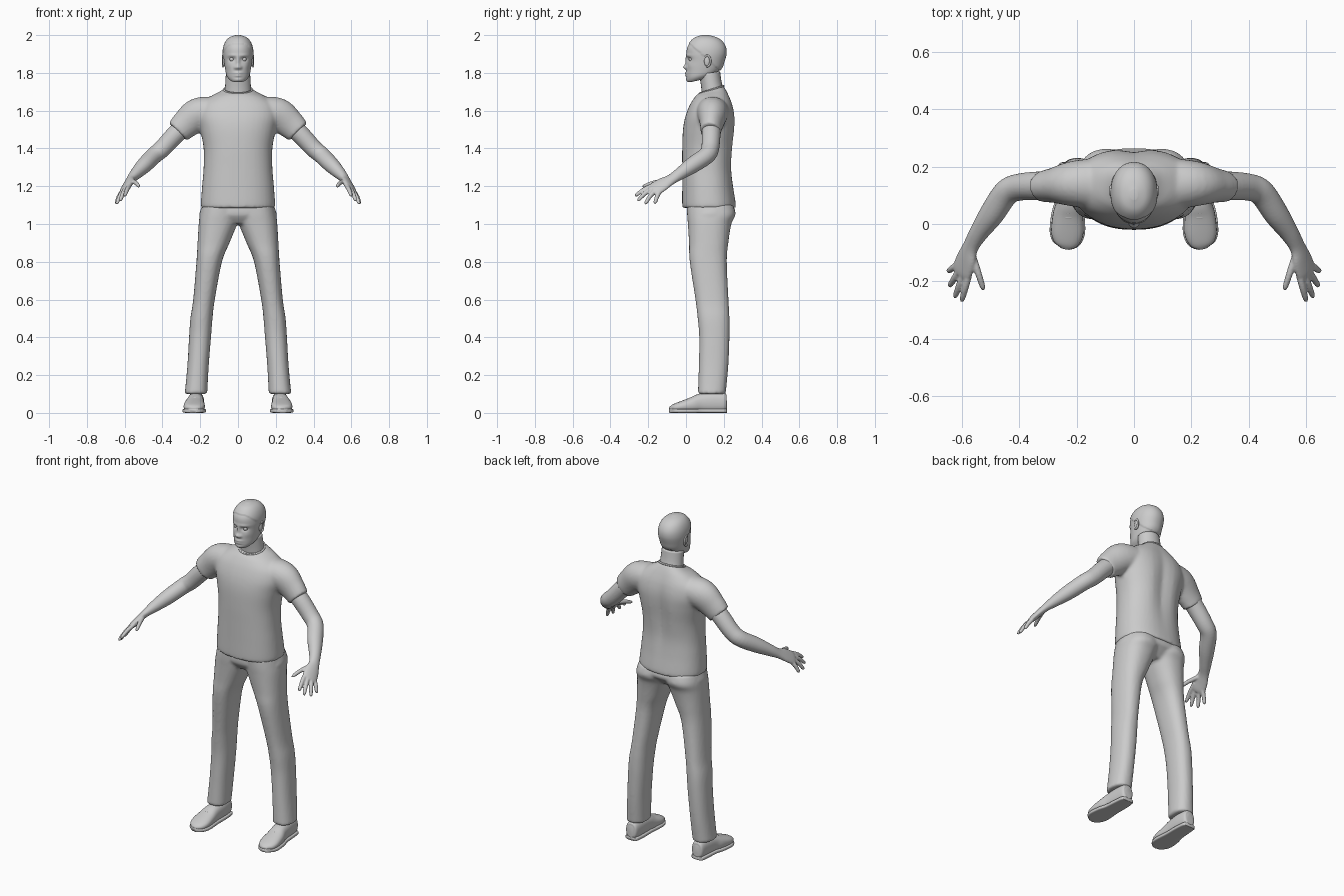
import bpy
import bmesh
import math
from mathutils import Vector, Matrix

default_cube = bpy.data.objects.get("Cube")
if default_cube:
    bpy.data.objects.remove(default_cube)

grey = bpy.data.materials.new("plain grey")
grey.use_nodes = True
grey.diffuse_color = (0.6, 0.6, 0.6, 1)
grey.node_tree.nodes["Principled BSDF"].inputs["Base Color"].default_value = grey.diffuse_color


def smooth_rings(rings, steps):
    """Catmull-Rom interpolation of every number in the rings."""
    result = []
    last = len(rings) - 1
    for i in range(last):
        a, b, c, d = (rings[max(0, min(last, i + k))] for k in (-1, 0, 1, 2))
        for s in range(steps):
            t = s / steps
            result.append([q + t / 2 * (r - p + t * (2 * p - 5 * q + 4 * r - w + t * (3 * (q - r) + w - p)))
                           for p, q, r, w in zip(a, b, c, d)])
    return result + [list(rings[last])]


def oval(index, sides, power):
    angle = math.tau * index / sides
    c, s = math.cos(angle), math.sin(angle)
    return (math.copysign(abs(c) ** (2 / power), c),
            math.copysign(abs(s) ** (2 / power), s))


def skin(bm, loops):
    """Join successive loops of points into a closed tube."""
    rows = [[bm.verts.new(p) for p in loop] for loop in loops]
    n = len(rows[0])
    for low, high in zip(rows, rows[1:]):
        for i in range(n):
            j = (i + 1) % n
            bm.faces.new((low[i], low[j], high[j], high[i]))
    bm.faces.new(rows[0][::-1])
    bm.faces.new(rows[-1])
    return [v for row in rows for v in row]


def stack(bm, rings, side=1, sides=40, steps=5, power=2.3):
    """Horizontal sections: height, x from, x to, front y, back y, rise to the back."""
    loops = []
    for z, x0, x1, y0, y1, rise in smooth_rings(rings, steps):
        ring = [oval(i, sides, power) for i in range(sides)]
        loops.append([(side * ((x0 + x1) / 2 + (x1 - x0) / 2 * c),
                       (y0 + y1) / 2 + (y1 - y0) / 2 * s, z + rise * s) for c, s in ring])
    return skin(bm, loops)


def limb(bm, rings, across, side=1, sides=24, steps=5, power=2):
    """Sections along a path: x, y, z, half width along 'across', half thickness."""
    path = smooth_rings(rings, steps)
    points = [Vector(r[:3]) for r in path]
    loops = []
    for k, r in enumerate(path):
        along = (points[min(k + 1, len(path) - 1)] - points[max(k - 1, 0)]).normalized()
        u = Vector(across)
        u = (u - along * u.dot(along)).normalized()
        v = along.cross(u)
        ring = [oval(i, sides, power) for i in range(sides)]
        loop = [points[k] + u * c * r[3] + v * s * r[4] for c, s in ring]
        loops.append([(side * p.x, p.y, p.z) for p in loop])
    return skin(bm, loops)


def finish(name, bm, voxel=0, relax=0):
    bmesh.ops.recalc_face_normals(bm, faces=bm.faces)
    mesh = bpy.data.meshes.new(name)
    bm.to_mesh(mesh)
    bm.free()
    mesh.materials.append(grey)
    obj = bpy.data.objects.new(name, mesh)
    bpy.context.collection.objects.link(obj)
    mesh.shade_smooth()
    if voxel:
        remesh = obj.modifiers.new("blend", "REMESH")
        remesh.mode = "VOXEL"
        remesh.voxel_size = voxel
        remesh.use_smooth_shade = True
        soften = obj.modifiers.new("soften", "SMOOTH")
        soften.iterations = relax
    return obj


def bell(x, z, wide, tall):
    return math.exp(-(x / wide) ** 2 - (z / tall) ** 2)


# Shirt: torso and both short sleeves blended into one skin
bm = bmesh.new()
torso = [(z, -w, w, y0, y1, rise) for z, w, y0, y1, rise in (
    (1.085, .19, -.015, .258, 0), (1.1, .197, -.02, .265, 0), (1.2, .19, -.02, .252, 0),
    (1.3, .182, -.02, .245, 0), (1.4, .182, -.02, .252, 0), (1.5, .2, -.016, .262, 0),
    (1.57, .215, -.003, .262, 0), (1.63, .2, .02, .25, 0), (1.675, .145, .045, .23, .005),
    (1.7, .095, .06, .212, .014), (1.713, .073, .072, .198, .02))]
for v in stack(bm, torso):
    if v.co.y > .13:
        v.co.y -= .018 * bell(v.co.x, v.co.z - 1.45, .045, .2)
sleeve = [(.12, .14, 1.6, .075, .09), (.21, .14, 1.58, .088, .08),
          (.275, .135, 1.53, .078, .062), (.318, .13, 1.488, .067, .054)]
for side in (1, -1):
    limb(bm, sleeve, (0, 0, 1), side)
finish("shirt", bm, .009, 4)

# Collar band
bpy.ops.mesh.primitive_torus_add(major_radius=.07, minor_radius=.005, major_segments=48,
                                 minor_segments=10, location=(0, .135, 1.711), rotation=(.3, 0, 0))
collar = bpy.context.object
collar.name = "collar"
collar.scale = (1.06, .95, 1)
collar.data.materials.append(grey)
collar.data.shade_smooth()

# Trousers: pelvis and two legs blended into one skin
bm = bmesh.new()
stack(bm, [(1.0, -.13, .13, .04, .2, 0), (1.04, -.2, .2, .01, .24, 0),
           (1.07, -.2, .2, .005, .26, 0), (1.12, -.18, .18, .01, .24, 0)])
leg = [(1.1, -.02, .19, .005, .25, 0), (1.05, -.01, .202, .006, .262, 0),
       (1.0, .004, .208, .01, .24, 0), (.9, .045, .214, .016, .224, 0), (.8, .085, .22, .02, .216, 0),
       (.6, .123, .237, .05, .225, 0), (.5, .135, .252, .062, .23, 0), (.4, .143, .259, .07, .23, 0),
       (.25, .155, .268, .068, .224, 0), (.1, .163, .282, .063, .21, 0)]
for side in (1, -1):
    stack(bm, leg, side)
finish("trousers", bm, .009, 3)

# Arms with hands
palm_across = (.6, .55, -.55)
arm = [(.27, .135, 1.53, .05, .05), (.33, .133, 1.475, .05, .05), (.4, .128, 1.4, .047, .047),
       (.445, .108, 1.362, .046, .045), (.495, .035, 1.312, .044, .042),
       (.54, -.03, 1.267, .034, .032), (.568, -.078, 1.236, .031, .022),
       (.583, -.12, 1.213, .042, .019), (.597, -.16, 1.188, .045, .017), (.603, -.177, 1.178, .038, .013)]
# Each finger: knuckle, tip
fingers = [((.574, -.172, 1.203), (.6, -.27, 1.147)), ((.592, -.172, 1.19), (.624, -.256, 1.122)),
           ((.607, -.162, 1.176), (.643, -.217, 1.104)), ((.615, -.142, 1.166), (.647, -.165, 1.107)),
           ((.562, -.11, 1.225), (.523, -.23, 1.197))]
for label, side in (("left", 1), ("right", -1)):
    bm = bmesh.new()
    limb(bm, arm, palm_across, side)
    for base, tip in fingers:
        base, tip = Vector(base), Vector(tip)
        sections = []
        for t, r in ((-.15, .012), (.3, .0125), (.6, .0115), (.9, .0095), (1, .004)):
            p = base.lerp(tip, t)
            p.z += .008 * math.sin(math.pi * max(t, 0))
            sections.append((*p, r, r))
        limb(bm, sections, palm_across, side, sides=12)
    finish(label + "_arm", bm, .0045, 3)

# Shoes: upper, flat sole and laces
shoe = [(.222, .216, .055, .02, .03), (.222, .206, .055, .036, .05), (.222, .15, .056, .042, .056),
        (.225, .08, .052, .045, .051), (.23, .03, .042, .053, .04), (.232, -.03, .032, .056, .028),
        (.235, -.068, .024, .042, .02), (.238, -.086, .02, .015, .01)]
for label, side in (("left", 1), ("right", -1)):
    bm = bmesh.new()
    for v in limb(bm, shoe, (1, 0, 0), side, power=2.4):
        v.co.z = max(v.co.z, .01)
    finish(label + "_shoe", bm)
    bm = bmesh.new()
    limb(bm, [(x, y, .011, w * 1.06 + .002, .011) for x, y, z, w, t in shoe], (1, 0, 0), side, power=5)
    sole = finish(label + "_sole", bm)
    bm = bmesh.new()
    for k in range(3):
        y, z = .022 + .016 * k, .078 + .007 * k
        limb(bm, [(.228 + dx, y, z - abs(dx) / 4, .004, .004) for dx in (-.024, 0, .024)],
             (0, 0, 1), side, sides=8)
    finish(label + "_laces", bm)

# Neck
bm = bmesh.new()
limb(bm, [(0, .15, 1.66, .074, .066), (0, .136, 1.73, .068, .056), (0, .125, 1.8, .064, .056)], (1, 0, 0))
finish("neck", bm)

# Head, shaped with soft bumps: x, z, width, height, amount forward
bm = bmesh.new()
skull = [(z, -w, w, y0, y1, rise) for z, w, y0, y1, rise in (
    (1.757, .025, .025, .08, .006), (1.763, .042, .01, .12, .01), (1.785, .06, .004, .16, .012),
    (1.82, .068, .003, .188, .008), (1.86, .074, .006, .2, 0), (1.9, .078, .003, .211, 0),
    (1.935, .075, .007, .208, 0), (1.965, .063, .026, .19, 0), (1.985, .043, .05, .16, 0),
    (1.996, .012, .085, .12, 0))]
face = [(0, 1.862, .009, .026, .01), (0, 1.831, .012, .012, .017), (.014, 1.828, .008, .008, .009),
        (.032, 1.872, .018, .011, -.011), (.03, 1.892, .024, .008, .004), (0, 1.799, .022, .006, .009),
        (0, 1.785, .019, .006, .008), (0, 1.764, .02, .01, .005), (.046, 1.838, .016, .016, .003)]
head_verts = stack(bm, skull, sides=96, steps=8, power=2.15)
bm.normal_update()
for v in head_verts:
    x, y, z = v.co
    if y < .08:
        for bx, bz, wide, tall, amount in face:
            v.co.y -= amount * bell(abs(x) - bx, z - bz, wide, tall)
    # Close-cropped hair stands slightly proud of the scalp
    if z > 1.952 - .9 * max(0, y - .025):
        centre = Vector((0, .108, 1.88))
        v.co += (v.co - centre).normalized() * .004
finish("head", bm)

# Eyes and ears
for label, side in (("left", 1), ("right", -1)):
    bm = bmesh.new()
    bmesh.ops.create_uvsphere(bm, u_segments=20, v_segments=12, radius=.0125,
                              matrix=Matrix.Translation((side * .032, .027, 1.872)))
    finish(label + "_eye", bm)
    bm = bmesh.new()
    bmesh.ops.create_uvsphere(bm, u_segments=20, v_segments=12, radius=.02,
                              matrix=Matrix.Translation((side * .074, .112, 1.862))
                              @ Matrix.Diagonal((.45, .8, 1.45, 1)))
    rim = []
    for k in range(9):
        a = math.radians(-110 + 30 * k)
        rim.append((.08, .112 + .017 * math.cos(a), 1.863 + .029 * math.sin(a), .0055, .0055))
    limb(bm, rim, (1, 0, 0), side, sides=10, steps=3)
    finish(label + "_ear", bm)
